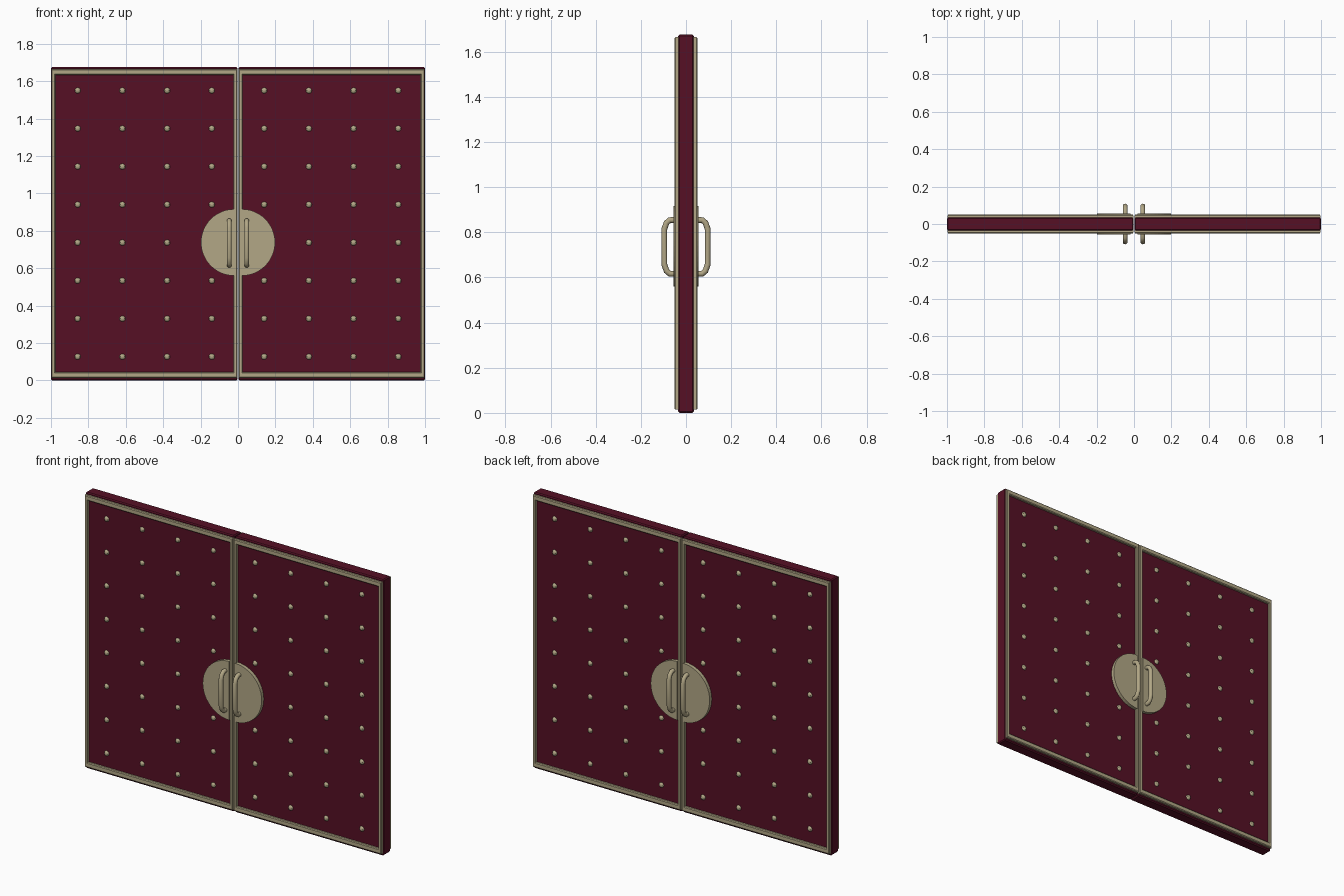
import bpy, bmesh, math
from mathutils import Matrix, Vector

if "Cube" in bpy.data.objects:
    bpy.data.objects.remove(bpy.data.objects["Cube"])


def material(name, colour):
    m = bpy.data.materials.new(name)
    m.diffuse_color = (*colour, 1)
    m.use_nodes = True
    m.node_tree.nodes["Principled BSDF"].inputs["Base Color"].default_value = m.diffuse_color
    return m


RED = material("dark red paint", (0.092, 0.005, 0.018))
BRASS = material("dull brass", (0.445, 0.386, 0.238))


def finish(bm, name, mat, both_faces=True, smooth=False):
    """Make the object and mirror it to the other leaf and the back face."""
    bmesh.ops.recalc_face_normals(bm, faces=bm.faces)
    me = bpy.data.meshes.new(name)
    bm.to_mesh(me)
    bm.free()
    me.materials.append(mat)
    ob = bpy.data.objects.new(name, me)
    bpy.context.collection.objects.link(ob)
    mod = ob.modifiers.new("mirror", 'MIRROR')
    mod.use_axis = (True, both_faces, False)
    mod.use_mirror_merge = False
    if smooth:
        bpy.ops.object.select_all(action='DESELECT')
        ob.select_set(True)
        bpy.context.view_layer.objects.active = ob
        bpy.ops.object.shade_smooth_by_angle(angle=math.radians(40))
    return ob


HEIGHT = 1.675
GAP = 0.003

# door leaves
bm = bmesh.new()
bmesh.ops.create_cube(bm, size=1, matrix=Matrix.Translation(((1 + GAP) / 2, 0, HEIGHT / 2))
                      @ Matrix.Diagonal((1 - GAP, 0.07, HEIGHT, 1)))
bmesh.ops.bevel(bm, geom=bm.edges[:], offset=0.006, segments=1, affect='EDGES')
finish(bm, "door_leaf", RED, both_faces=False)

# raised border: bevelled profile swept round the leaf
bm = bmesh.new()
profile = [(0, 0.03), (0, 0.046), (0.15, 0.05), (0.85, 0.05), (1, 0.046), (1, 0.03)]
loops = []
for t, depth in profile:
    dx, dz = 0.019 * t, 0.03 * t
    x0, x1, z0, z1 = 0.004 + dx, 0.996 - dx, 0.014 + dz, 1.664 - dz
    loops.append([bm.verts.new((x, -depth, z))
                  for x, z in ((x0, z0), (x1, z0), (x1, z1), (x0, z1))])
for i, a in enumerate(loops):
    b = loops[(i + 1) % len(loops)]
    for k in range(4):
        n = (k + 1) % 4
        bm.faces.new((a[k], a[n], b[n], b[k]))
finish(bm, "door_border", BRASS)

# studs
bm = bmesh.new()
for col in range(4):
    for row in range(8):
        if (col, row) == (0, 3):
            continue  # covered by the handle plate
        place = Matrix.Translation((0.14 + 0.239 * col, -0.035, 0.127 + 0.2033 * row))
        bmesh.ops.create_uvsphere(bm, u_segments=8, v_segments=6, radius=0.016,
                                  matrix=place @ Matrix.Diagonal((1, 0.75, 1, 1)))
finish(bm, "studs", BRASS, smooth=True)

# half-round handle plates
bm = bmesh.new()
rim = [bm.verts.new((0.02 + 0.178 * math.cos(a), -0.034, 0.738 + 0.178 * math.sin(a)))
       for a in (math.pi * (i / 24 - 0.5) for i in range(25))]
face = bm.faces.new(rim)
res = bmesh.ops.extrude_face_region(bm, geom=[face])
bmesh.ops.translate(bm, vec=(0, -0.022, 0),
                    verts=[v for v in res["geom"] if isinstance(v, bmesh.types.BMVert)])
finish(bm, "handle_plate", BRASS)

# pull handles: round tube along a bent path
path = [(0.045, 0.616), (0.072, 0.616), (0.086, 0.628), (0.096, 0.657),
        (0.096, 0.815), (0.086, 0.842), (0.072, 0.854), (0.045, 0.854)]
pts = [Vector((0.047, -y, z)) for y, z in path]
bm = bmesh.new()
rings = []
for i, p in enumerate(pts):
    d_in = (p - pts[i - 1]).normalized() if i else (pts[1] - p).normalized()
    d_out = (pts[i + 1] - p).normalized() if i < len(pts) - 1 else d_in
    side = (d_in + d_out).normalized().cross(Vector((1, 0, 0)))
    rings.append([bm.verts.new(p + 0.013 * (Vector((1, 0, 0)) * math.cos(a) + side * math.sin(a)))
                  for a in (math.tau * k / 12 for k in range(12))])
for a, b in zip(rings, rings[1:]):
    for k in range(12):
        n = (k + 1) % 12
        bm.faces.new((a[k], a[n], b[n], b[k]))
bm.faces.new(rings[0])
bm.faces.new(rings[-1])
finish(bm, "pull_handle", BRASS, smooth=True)
